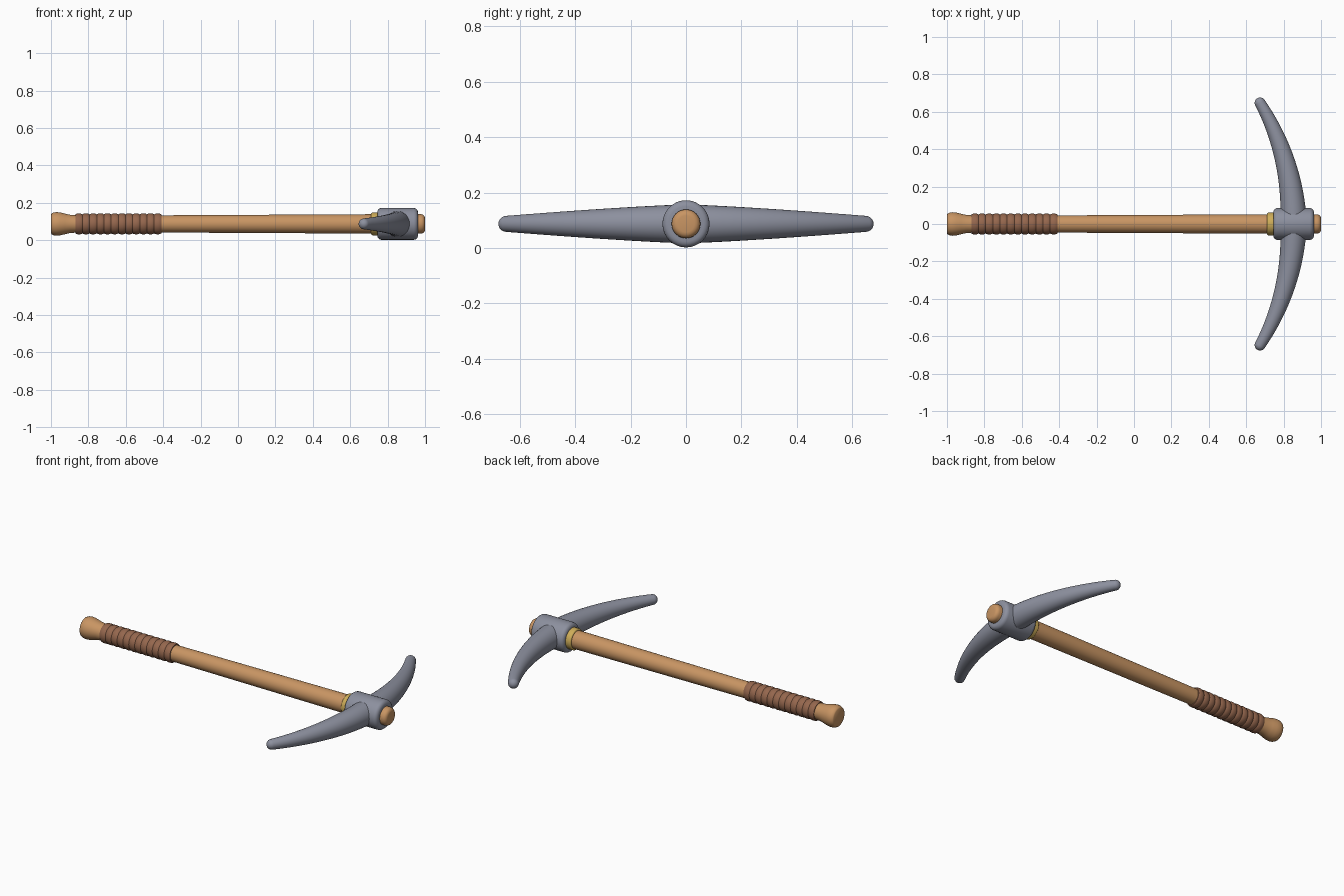
import bpy, bmesh, math
from mathutils import Vector

cube = bpy.data.objects.get("Cube")
if cube:
    bpy.data.objects.remove(cube, do_unlink=True)

AXIS_Z = 0.087


def material(name, rgb):
    m = bpy.data.materials.new(name)
    m.use_nodes = True
    m.diffuse_color = (*rgb, 1)
    bsdf = next(n for n in m.node_tree.nodes if n.type == 'BSDF_PRINCIPLED')
    bsdf.inputs["Base Color"].default_value = (*rgb, 1)
    return m


wood = material("warm wood", (0.58, 0.30, 0.125))
leather = material("brown leather", (0.30, 0.135, 0.075))
steel = material("grey steel", (0.265, 0.28, 0.345))
brass = material("yellow brass", (0.62, 0.42, 0.10))


def loft(name, stations, mat, sides=32, angle=35):
    """Round tube through (centre, direction, radius) stations, capped."""
    bm = bmesh.new()
    rings = []
    up = Vector((0, 0, 1))
    for centre, direction, radius in stations:
        side = direction.cross(up).normalized()
        ring = []
        for i in range(sides):
            a = math.tau * i / sides
            ring.append(bm.verts.new(centre + radius * (math.cos(a) * side + math.sin(a) * up)))
        rings.append(ring)
    for a, b in zip(rings, rings[1:]):
        for i in range(sides):
            j = (i + 1) % sides
            bm.faces.new((a[i], a[j], b[j], b[i]))
    bm.faces.new(rings[0])
    bm.faces.new(rings[-1])
    bmesh.ops.recalc_face_normals(bm, faces=bm.faces)
    mesh = bpy.data.meshes.new(name)
    bm.to_mesh(mesh)
    bm.free()
    mesh.materials.append(mat)
    ob = bpy.data.objects.new(name, mesh)
    bpy.context.collection.objects.link(ob)
    bpy.ops.object.select_all(action='DESELECT')
    ob.select_set(True)
    bpy.context.view_layer.objects.active = ob
    bpy.ops.object.shade_smooth_by_angle(angle=math.radians(angle))
    return ob


def turned(name, profile, mat, **options):
    """Shape turned around the handle axis from (x, radius) points."""
    along = Vector((1, 0, 0))
    return loft(name, [(Vector((x, 0, AXIS_Z)), along, r) for x, r in profile], mat, **options)


def rounded(x0, x1, r, bevel, steps=4):
    """Profile of a cylinder with rounded rims."""
    arc = [math.pi / 2 * i / steps for i in range(steps + 1)]
    start = [(x0 + bevel * (1 - math.sin(a)), r - bevel * (1 - math.cos(a))) for a in reversed(arc)]
    end = [(x1 - bevel * (1 - math.sin(a)), r - bevel * (1 - math.cos(a))) for a in arc]
    return start + end[::-1] if end[0][0] > end[-1][0] else start + end


# Handle: shaft, flared pommel and the stub showing beyond the head
turned("shaft", [(-0.88, 0.045), (-0.4, 0.046), (0.75, 0.052)], wood)
turned("pommel", [(-1, 0.05), (-0.996, 0.056), (-0.985, 0.061), (-0.97, 0.063),
                  (-0.95, 0.061), (-0.925, 0.055), (-0.9, 0.049), (-0.86, 0.046)], wood)
turned("handle_end", rounded(0.9, 1.0, 0.052, 0.022), wood)

# Leather grip with evenly spaced ridges
turns, per_turn = 12, 6
grip = [(-0.87, 0.046)]
for i in range(turns * per_turn + 1):
    t = i / per_turn
    grip.append((-0.87 + 0.46 * t / turns, 0.051 + 0.005 * abs(math.sin(math.pi * t)) ** 0.6))
grip.append((-0.41, 0.046))
turned("grip_wrap", grip, leather, angle=50)

# Metal collar and brass ring
turned("brass_ring", rounded(0.712, 0.755, 0.061, 0.008), brass)
turned("head_collar", rounded(0.745, 0.962, 0.085, 0.022), steel)

# Curved double pick: circular arc, tapering to rounded tips
ARC, REACH, TIP = 1.26, 0.672, 0.024
half = []
for i in range(21):
    y = (REACH - TIP) * i / 20
    half.append((y, 0.070 - 0.043 * (y / REACH) ** 1.25))
tip_radius = half[-1][1]
for i in range(1, 7):
    a = math.pi / 2 * i / 6.3
    half.append((REACH - TIP + TIP * math.sin(a), tip_radius * math.cos(a)))
stations = []
for y, r in [(-y, r) for y, r in reversed(half[1:])] + half:
    drop = ARC - math.sqrt(ARC * ARC - y * y)
    direction = Vector((-y, ARC - drop, 0)).normalized()
    stations.append((Vector((0.853 - drop, y, AXIS_Z)), direction, r))
loft("pick_head", stations, steel, angle=60)
